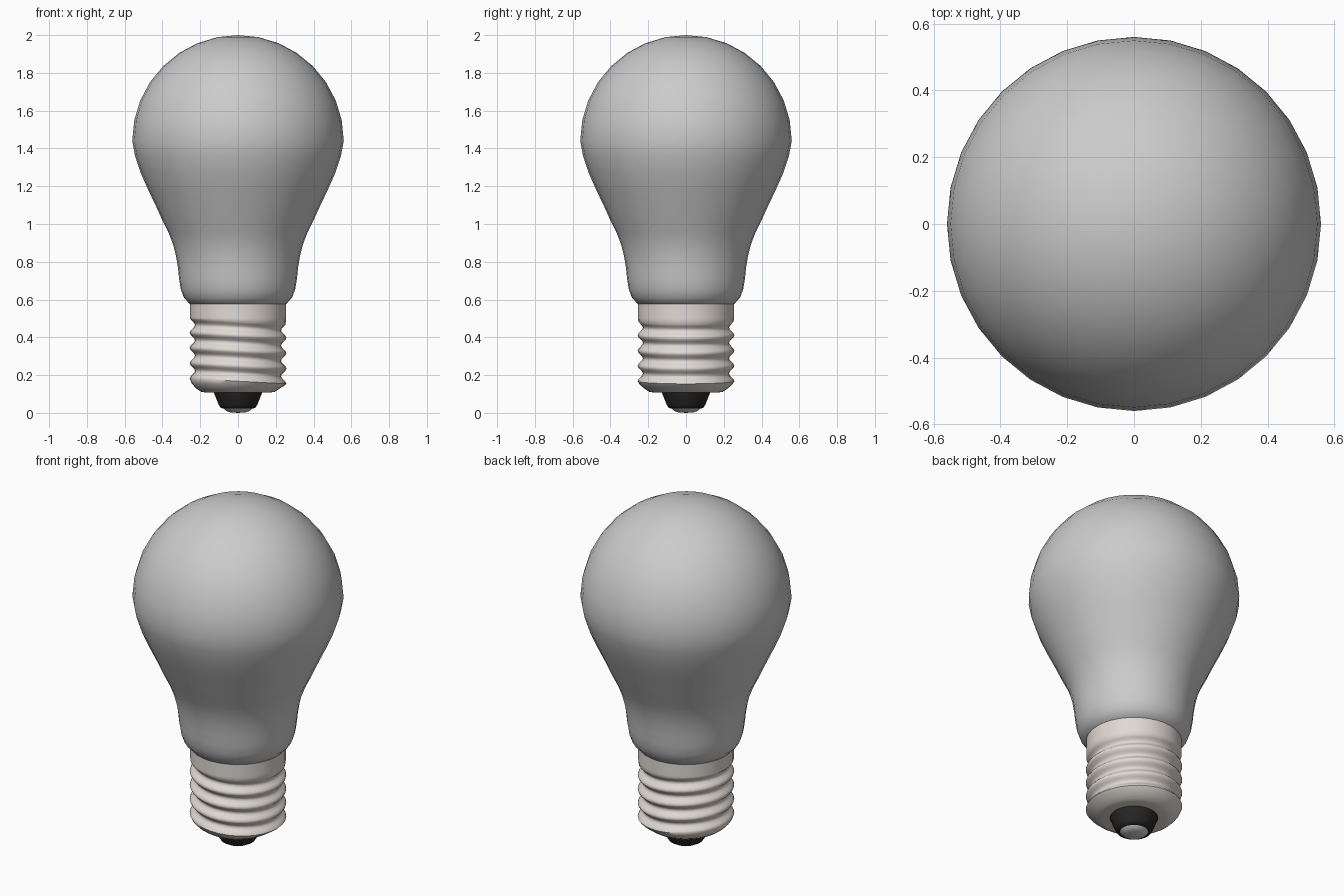
import bpy, bmesh, math

if "Cube" in bpy.data.objects:
    bpy.data.objects.remove(bpy.data.objects["Cube"])

SEG = 32


def paint(obj, name, color):
    m = bpy.data.materials.new(name)
    m.diffuse_color = color
    m.use_nodes = True
    m.node_tree.nodes["Principled BSDF"].inputs["Base Color"].default_value = m.diffuse_color
    obj.data.materials.append(m)


def lathe(name, profile, angle=40):
    """Revolve (radius, z, tilt) points listed bottom to top; tilt slopes the ring in x."""
    bm = bmesh.new()
    rings = []
    for r, z, *tilt in profile:
        t = tilt[0] if tilt else 0
        if r == 0:
            rings.append([bm.verts.new((0, 0, z))])
            continue
        ring = []
        for i in range(SEG):
            a = 2 * math.pi * i / SEG
            ring.append(bm.verts.new((r * math.cos(a), r * math.sin(a), z - t * math.cos(a))))
        rings.append(ring)
    for low, high in zip(rings, rings[1:]):
        for i in range(SEG):
            j = (i + 1) % SEG
            if len(low) == 1:
                bm.faces.new((low[0], high[j], high[i]))
            elif len(high) == 1:
                bm.faces.new((low[i], low[j], high[0]))
            else:
                bm.faces.new((low[i], low[j], high[j], high[i]))
    me = bpy.data.meshes.new(name)
    bm.to_mesh(me)
    bm.free()
    obj = bpy.data.objects.new(name, me)
    bpy.context.collection.objects.link(obj)
    bpy.ops.object.select_all(action='DESELECT')
    obj.select_set(True)
    bpy.context.view_layer.objects.active = obj
    bpy.ops.object.shade_smooth_by_angle(angle=math.radians(angle))
    return obj


# Glass bulb: flared neck running into a round dome
neck = [(0.24, 0.572), (0.257, 0.578), (0.287, 0.612), (0.303, 0.655), (0.312, 0.71),
        (0.318, 0.77), (0.328, 0.83), (0.343, 0.89), (0.366, 0.95), (0.396, 1.01),
        (0.432, 1.09), (0.475, 1.18), (0.515, 1.27), (0.545, 1.36)]
dome = [(0.56 * math.cos(math.radians(a)), 1.44 + 0.56 * math.sin(math.radians(a)))
        for a in [k * 11.25 for k in range(8)]]
lathe("glass_bulb", neck + dome + [(0, 2.0)], 80)

# Screw cap: rounded bottom, slightly sloped thread ridges, plain collar
cap = [(0, 0.107), (0.17, 0.107), (0.195, 0.112), (0.222, 0.13), (0.245, 0.15, 0.006)]
pitch, z0 = 0.081, 0.172
steps = 8
for k in range(4 * steps + 1):
    wave = math.cos(2 * math.pi * k / steps)
    cap.append((0.242 + 0.014 * wave, z0 + pitch * k / steps - 0.004, 0.014))
cap[-1] = (0.254, 0.497, 0.002)
cap += [(0.254, 0.505), (0.254, 0.576), (0.235, 0.576)]
paint(lathe("screw_cap", cap, 50), "warm_metal", (0.75, 0.70, 0.66, 1))

# Black insulator cone
insulator = [(0, 0.022), (0.075, 0.022), (0.092, 0.027), (0.102, 0.042), (0.128, 0.108), (0, 0.112)]
paint(lathe("insulator", insulator), "black", (0.02, 0.02, 0.02, 1))

# Bottom contact button
lathe("contact_button", [(0, 0), (0.04, 0.003), (0.062, 0.01), (0.075, 0.023), (0, 0.026)], 50)
